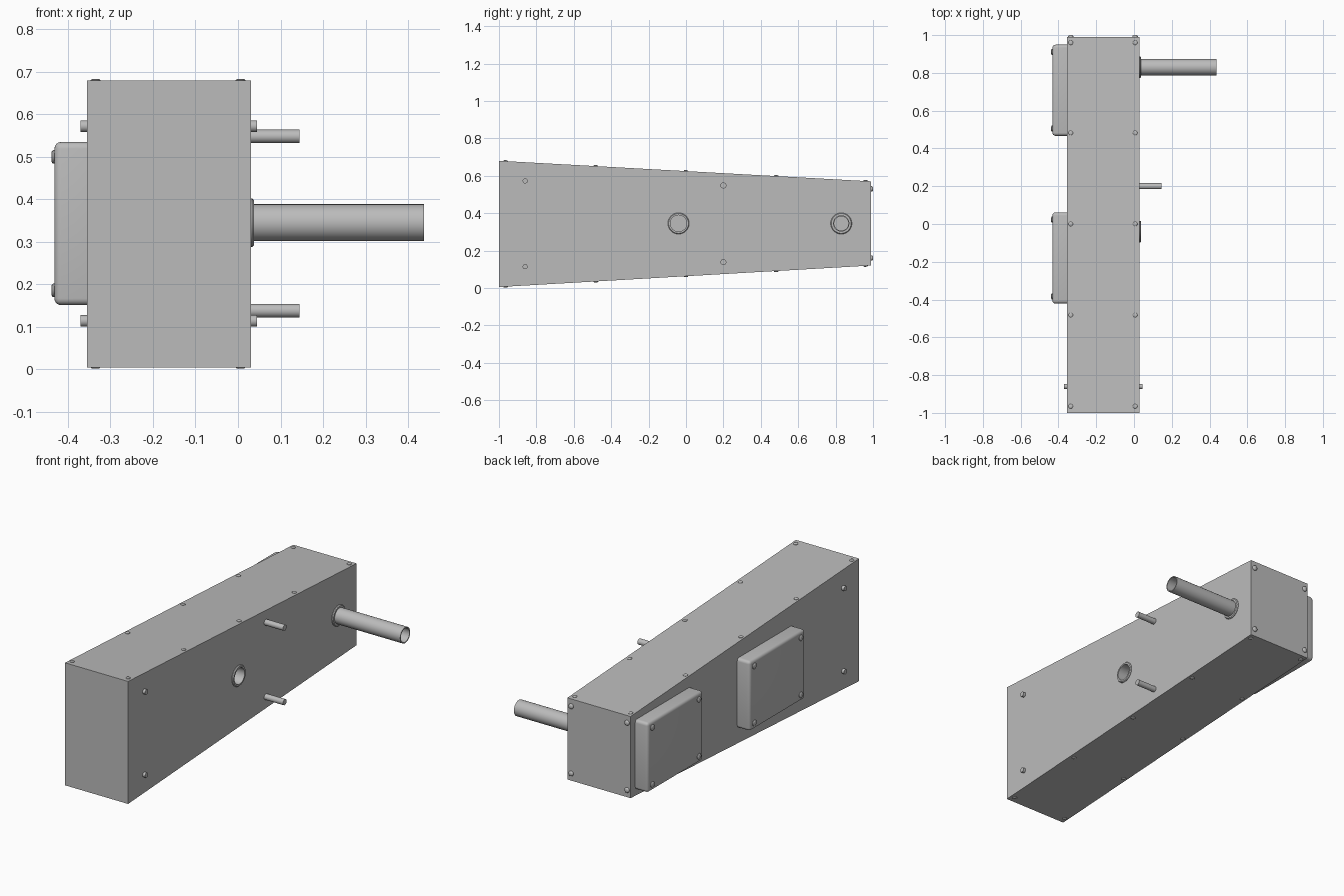
import bpy, bmesh, math
from mathutils import Vector

cube = bpy.data.objects.get("Cube")
if cube:
    bpy.data.objects.remove(cube, do_unlink=True)

grey = bpy.data.materials.new("plain_grey")
grey.use_nodes = True
COLOUR = (0.5, 0.5, 0.5, 1)
grey.diffuse_color = COLOUR
grey.node_tree.nodes["Principled BSDF"].inputs["Base Color"].default_value = COLOUR

LEFT, RIGHT = -0.355, 0.03      # housing side planes in x
FRONT, BACK = -1.0, 0.99
MID = 0.345                     # height of the shaft axis


def finish(name, bm, smooth=True):
    bmesh.ops.recalc_face_normals(bm, faces=bm.faces)
    mesh = bpy.data.meshes.new(name)
    bm.to_mesh(mesh)
    bm.free()
    mesh.materials.append(grey)
    obj = bpy.data.objects.new(name, mesh)
    bpy.context.collection.objects.link(obj)
    if smooth:
        bpy.ops.object.select_all(action='DESELECT')
        obj.select_set(True)
        bpy.context.view_layer.objects.active = obj
        bpy.ops.object.shade_smooth_by_angle(angle=math.radians(35))
    return obj


def lathe(name, profile, origin, axis, sides=32, closed=False):
    """Spin (radius, height) points about an axis through the origin point."""
    bm = bmesh.new()
    verts = [bm.verts.new((r, 0, h)) for r, h in profile]
    pairs = list(zip(verts, verts[1:])) + ([(verts[-1], verts[0])] if closed else [])
    edges = [bm.edges.new(p) for p in pairs]
    bmesh.ops.spin(bm, geom=verts + edges, cent=(0, 0, 0), axis=(0, 0, 1),
                   angle=2 * math.pi, steps=sides)
    bmesh.ops.remove_doubles(bm, verts=bm.verts, dist=0.0001)
    turn = Vector((0, 0, 1)).rotation_difference(Vector(axis)).to_matrix()
    bmesh.ops.rotate(bm, verts=bm.verts, cent=(0, 0, 0), matrix=turn)
    bmesh.ops.translate(bm, verts=bm.verts, vec=origin)
    return finish(name, bm)


def rod(name, r, length, origin, axis, sides=24):
    return lathe(name, [(0, -0.01), (r, -0.01), (r, length), (0, length)],
                 origin, axis, sides)


def screw(name, r, h, origin, axis):
    """Low rounded screw head."""
    return lathe(name, [(0, -0.004), (r, -0.004), (r, h * 0.4), (r * 0.85, h * 0.8),
                        (r * 0.6, h), (0, h)], origin, axis, 16)


# Tapered housing
def top_z(y):
    return 0.68 + (0.57 - 0.68) * (y - FRONT) / (BACK - FRONT)


def bottom_z(y):
    return 0.005 + (0.12 - 0.005) * (y - FRONT) / (BACK - FRONT)


bm = bmesh.new()
outline = [(FRONT, bottom_z(FRONT)), (BACK, bottom_z(BACK)),
           (BACK, top_z(BACK)), (FRONT, top_z(FRONT))]
side = bm.faces.new([bm.verts.new((LEFT, y, z)) for y, z in outline])
grown = bmesh.ops.extrude_face_region(bm, geom=[side])
bmesh.ops.translate(bm, vec=(RIGHT - LEFT, 0, 0),
                    verts=[g for g in grown["geom"] if isinstance(g, bmesh.types.BMVert)])
housing = finish("housing", bm, smooth=False)

# Bores and their raised collars
for label, y, r in (("middle", -0.04, 0.044), ("rear", 0.83, 0.042)):
    cutter = rod(label + "_bore_cutter", r, 0.4, (-0.3, y, MID), (1, 0, 0), 32)
    cutter.hide_render = True
    cutter.hide_set(True)
    bore = housing.modifiers.new(label + "_bore", 'BOOLEAN')
    bore.operation = 'DIFFERENCE'
    bore.solver = 'EXACT'
    bore.object = cutter
    lathe(label + "_collar", [(r, -0.05), (0.057, -0.05), (0.057, 0.003),
                              (0.053, 0.008), (r, 0.008)],
          (RIGHT, y, MID), (1, 0, 0), closed=True)

# Hollow output shaft
lathe("shaft_tube", [(0.038, -0.3), (0.0435, -0.3), (0.0435, 0.408), (0.038, 0.408)],
      (RIGHT, 0.83, MID), (1, 0, 0), closed=True)

# Guide pins and side bolts
for label, pin_z, bolt_z in (("upper", 0.548, 0.572), ("lower", 0.138, 0.114)):
    rod(label + "_pin", 0.016, 0.115, (RIGHT, 0.2, pin_z), (1, 0, 0))
    rod(label + "_left_bolt", 0.0135, 0.015, (RIGHT, -0.86, bolt_z), (1, 0, 0))
    rod(label + "_right_bolt", 0.0135, 0.015, (LEFT, -0.86, bolt_z), (-1, 0, 0))

# Screws along the sloping top and bottom, and on the back
for x in (-0.335, 0.006):
    for y in (-0.965, -0.482, 0, 0.482, 0.96):
        screw("top_screw", 0.012, 0.005, (x, y, top_z(y)), (0, 0.055, 1))
        screw("bottom_screw", 0.012, 0.005, (x, y, bottom_z(y)), (0, 0.058, -1))
    for z in (0.53, 0.16):
        screw("back_screw", 0.014, 0.01, (x, BACK, z), (0, 1, 0))

# Rounded covers with corner screws
for label, y in (("front", -0.18), ("rear", 0.708)):
    bm = bmesh.new()
    bmesh.ops.create_cube(bm, size=1)
    bmesh.ops.scale(bm, vec=(0.077, 0.482, 0.384), verts=bm.verts)
    bmesh.ops.translate(bm, vec=(LEFT - 0.0385, y, 0.343), verts=bm.verts)
    rim = [e for e in bm.edges if any(v.co.x < LEFT - 0.05 for v in e.verts)]
    bmesh.ops.bevel(bm, geom=rim, offset=0.016, segments=4, profile=0.5,
                    affect='EDGES')
    finish(label + "_cover", bm)
    for dy in (-0.203, 0.203):
        for z in (0.5, 0.186):
            screw(label + "_cover_screw", 0.016, 0.007,
                  (LEFT - 0.077, y + dy, z), (-1, 0, 0))
